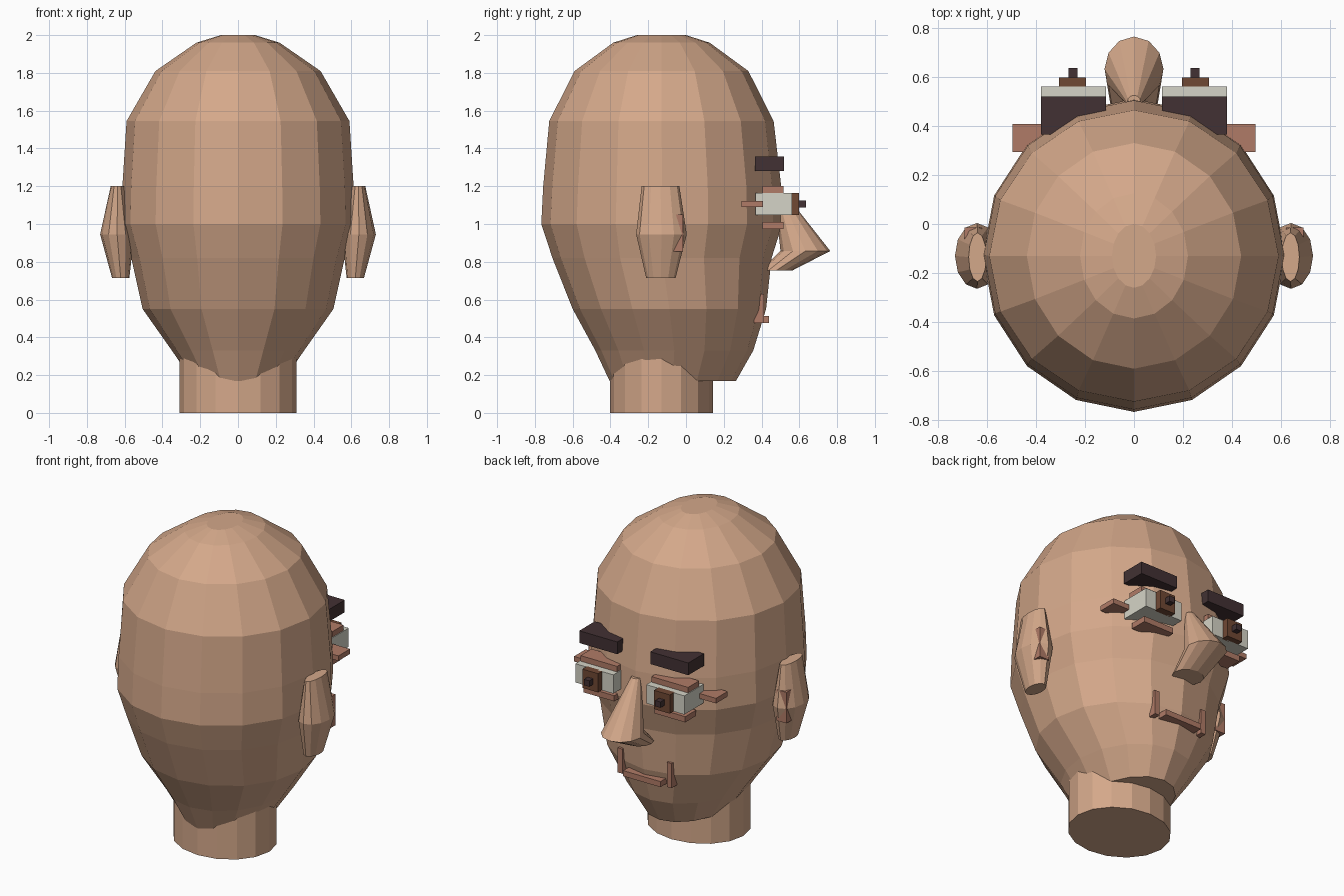
import bpy, bmesh, math

if "Cube" in bpy.data.objects:
    bpy.data.objects.remove(bpy.data.objects["Cube"])


def lin(c):
    c /= 255
    return c / 12.92 if c <= 0.04045 else ((c + 0.055) / 1.055) ** 2.4


def material(name, *rgb):
    m = bpy.data.materials.new(name)
    m.diffuse_color = (*[lin(c) for c in rgb], 1)
    m.use_nodes = True
    m.node_tree.nodes["Principled BSDF"].inputs["Base Color"].default_value = m.diffuse_color
    return m


SKIN = material("skin", 212, 168, 138)
PINK = material("darker_skin", 176, 123, 103)
HAIR = material("dark_brow", 66, 49, 51)
WHITE = material("eye_white", 213, 212, 199)
IRIS = material("brown_iris", 112, 72, 52)


def finish(bm, name, mat):
    bmesh.ops.recalc_face_normals(bm, faces=bm.faces[:])
    me = bpy.data.meshes.new(name)
    bm.to_mesh(me)
    bm.free()
    me.materials.append(mat)
    ob = bpy.data.objects.new(name, me)
    bpy.context.collection.objects.link(ob)
    return ob


def loft(name, rings, sides, mat):
    """Stack of elliptical rings (z, cx, cy, rx, ry), bridged and capped."""
    bm = bmesh.new()
    loops = []
    for z, cx, cy, rx, ry in rings:
        angles = [2 * math.pi * i / sides for i in range(sides)]
        loops.append([bm.verts.new((cx + rx * math.cos(a), cy + ry * math.sin(a), z))
                      for a in angles])
    for a, b in zip(loops, loops[1:]):
        for i in range(sides):
            j = (i + 1) % sides
            bm.faces.new((a[i], a[j], b[j], b[i]))
    bm.faces.new(loops[0])
    bm.faces.new(loops[-1])
    return finish(bm, name, mat)


def box(name, x, y, z, mat):
    """Box from (min, max) ranges."""
    bm = bmesh.new()
    bmesh.ops.create_cube(bm, size=1)
    for v in bm.verts:
        v.co = [(r[0] + r[1]) / 2 + c * (r[1] - r[0]) for r, c in zip((x, y, z), v.co)]
    return finish(bm, name, mat)


# Skull: rings from the chin to the crown
loft("head", [
    (0.17, 0, -0.07, 0.24, 0.335),
    (0.33, 0, -0.062, 0.35, 0.418),
    (0.55, 0, -0.088, 0.505, 0.512),
    (0.82, 0, -0.127, 0.565, 0.58),
    (1.00, 0, -0.128, 0.617, 0.638),
    (1.20, 0, -0.126, 0.612, 0.63),
    (1.545, 0, -0.13, 0.59, 0.594),
    (1.81, 0, -0.13, 0.437, 0.46),
    (1.96, 0, -0.13, 0.22, 0.255),
    (2.00, 0, -0.13, 0.09, 0.13),
], 16, SKIN)

# Neck
loft("neck", [(0, 0, -0.13, 0.31, 0.273), (0.4, 0, -0.13, 0.31, 0.273)], 16, SKIN)

# Nose: narrow bridge, wide tip, tucked underside
loft("nose", [
    (0.755, 0, 0.48, 0.095, 0.085),
    (0.857, 0, 0.632, 0.12, 0.132),
    (1.16, 0, 0.497, 0.028, 0.028),
], 12, SKIN)

# Mouth
box("mouth", (-0.13, 0.13), (0.36, 0.44), (0.477, 0.512), PINK)

for side, s in (("left", -1), ("right", 1)):
    def pair(name, x0, x1, y, z, mat):
        box(f"{side}_{name}", sorted((s * x0, s * x1)), y, z, mat)

    # Ear
    loft(side + "_ear", [
        (0.715, s * 0.621, -0.133, 0.046, 0.078),
        (0.945, s * 0.64, -0.13, 0.09, 0.134),
        (1.20, s * 0.638, -0.135, 0.036, 0.1),
    ], 12, SKIN)
    pair("ear_fold", 0.62, 0.69, (-0.09, -0.015), (0.855, 1.05), PINK)

    # Brow, eye and lids
    pair("brow", 0.115, 0.38, (0.365, 0.52), (1.28, 1.357), HAIR)
    pair("eyeball", 0.115, 0.38, (0.367, 0.56), (1.047, 1.165), WHITE)
    pair("iris", 0.195, 0.305, (0.55, 0.597), (1.047, 1.165), IRIS)
    pair("pupil", 0.23, 0.267, (0.59, 0.635), (1.088, 1.125), HAIR)
    pair("upper_lid", 0.12, 0.375, (0.405, 0.515), (1.165, 1.2), PINK)
    pair("lower_lid", 0.14, 0.355, (0.405, 0.515), (0.974, 1.01), PINK)
    pair("eye_corner", 0.36, 0.495, (0.293, 0.408), (1.09, 1.122), PINK)

    # Smile crease
    pair("mouth_crease", 0.155, 0.188, (0.36, 0.412), (0.475, 0.63), PINK)
